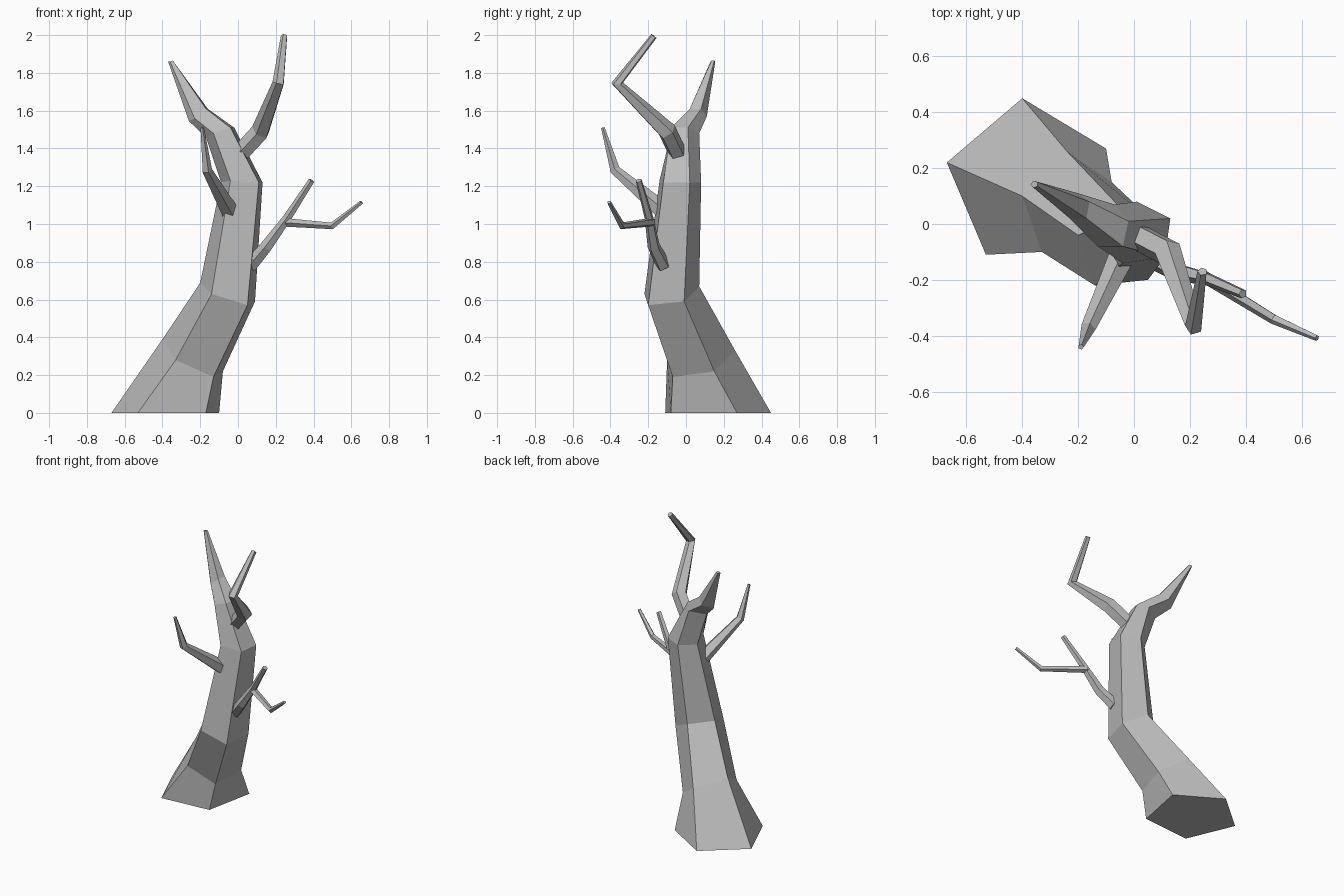
import bpy, bmesh, math
from mathutils import Vector

cube = bpy.data.objects.get("Cube")
if cube:
    bpy.data.objects.remove(cube, do_unlink=True)

bark = bpy.data.materials.new("grey_bark")
bark.use_nodes = True
GREY = (0.5, 0.5, 0.5, 1)
bark.diffuse_color = GREY
bark.node_tree.nodes["Principled BSDF"].inputs["Base Color"].default_value = GREY


def loft(name, rings):
    """Join rings of equal point count into a closed, flat-faced object."""
    bm = bmesh.new()
    loops = [[bm.verts.new(p) for p in ring] for ring in rings]
    n = len(loops[0])
    for low, high in zip(loops, loops[1:]):
        for i in range(n):
            j = (i + 1) % n
            bm.faces.new((low[i], low[j], high[j], high[i]))
    bm.faces.new(loops[0])
    bm.faces.new(loops[-1])
    bmesh.ops.recalc_face_normals(bm, faces=bm.faces)
    mesh = bpy.data.meshes.new(name)
    bm.to_mesh(mesh)
    bm.free()
    mesh.materials.append(bark)
    obj = bpy.data.objects.new(name, mesh)
    bpy.context.collection.objects.link(obj)
    return obj


def branch(name, path, radii, sides=5):
    """Tapered limb whose rings are mitred along a bent path."""
    pts = [Vector(p) for p in path]
    dirs = [(b - a).normalized() for a, b in zip(pts, pts[1:])]
    side = dirs[0].orthogonal().normalized()
    rings = []
    for i, (p, r) in enumerate(zip(pts, radii)):
        before, after = dirs[max(i - 1, 0)], dirs[min(i, len(dirs) - 1)]
        axis = (before + after).normalized()
        side = (side - axis * side.dot(axis)).normalized()
        up = axis.cross(side)
        rings.append([p + r * (side * math.cos(a) + up * math.sin(a))
                      for a in (math.tau * k / sides for k in range(sides))])
    return loft(name, rings)


# Leaning trunk: five-sided rings from the flared foot to the bent crown
loft("trunk", [
    [(-.67, .22, 0), (-.40, .45, 0), (-.10, .27, 0), (-.17, -.08, 0), (-.53, -.11, 0)],
    [(-.40, .10, .39), (-.24, .26, .33), (-.08, .15, .22), (-.13, -.07, .19), (-.33, -.10, .28)],
    [(-.20, -.04, .69), (-.06, .07, .67), (.09, -.01, .59), (.05, -.20, .57), (-.14, -.22, .63)],
    [(-.09, 0, 1.22), (.01, .08, 1.22), (.13, .02, 1.22), (.11, -.12, 1.22), (-.04, -.14, 1.23)],
    [(-.17, .01, 1.46), (-.07, .07, 1.48), (-.02, .01, 1.51), (-.04, -.08, 1.51), (-.13, -.08, 1.48)],
    [(-.26, .06, 1.545), (-.20, .11, 1.57), (-.16, .08, 1.61), (-.17, .02, 1.61), (-.23, .02, 1.56)],
    [(-.37, .14, 1.86), (-.36, .155, 1.86), (-.345, .15, 1.865), (-.345, .135, 1.865), (-.36, .13, 1.86)],
])

# Limbs
branch("crown_branch",
       [(.015, -.045, 1.375), (.12, -.10, 1.49), (.215, -.365, 1.745), (.245, -.17, 1.995)],
       [.05, .052, .033, .018])
branch("front_branch",
       [(-.04, -.11, 1.06), (-.165, -.375, 1.285), (-.19, -.44, 1.51)],
       [.05, .028, .01])
branch("left_branch",
       [(.065, -.12, .78), (.15, -.17, .88), (.26, -.195, 1.03), (.39, -.25, 1.23)],
       [.04, .034, .024, .017])
branch("left_twig",
       [(.24, -.18, 1.01), (.50, -.34, .99), (.655, -.408, 1.115)],
       [.024, .019, .011])
